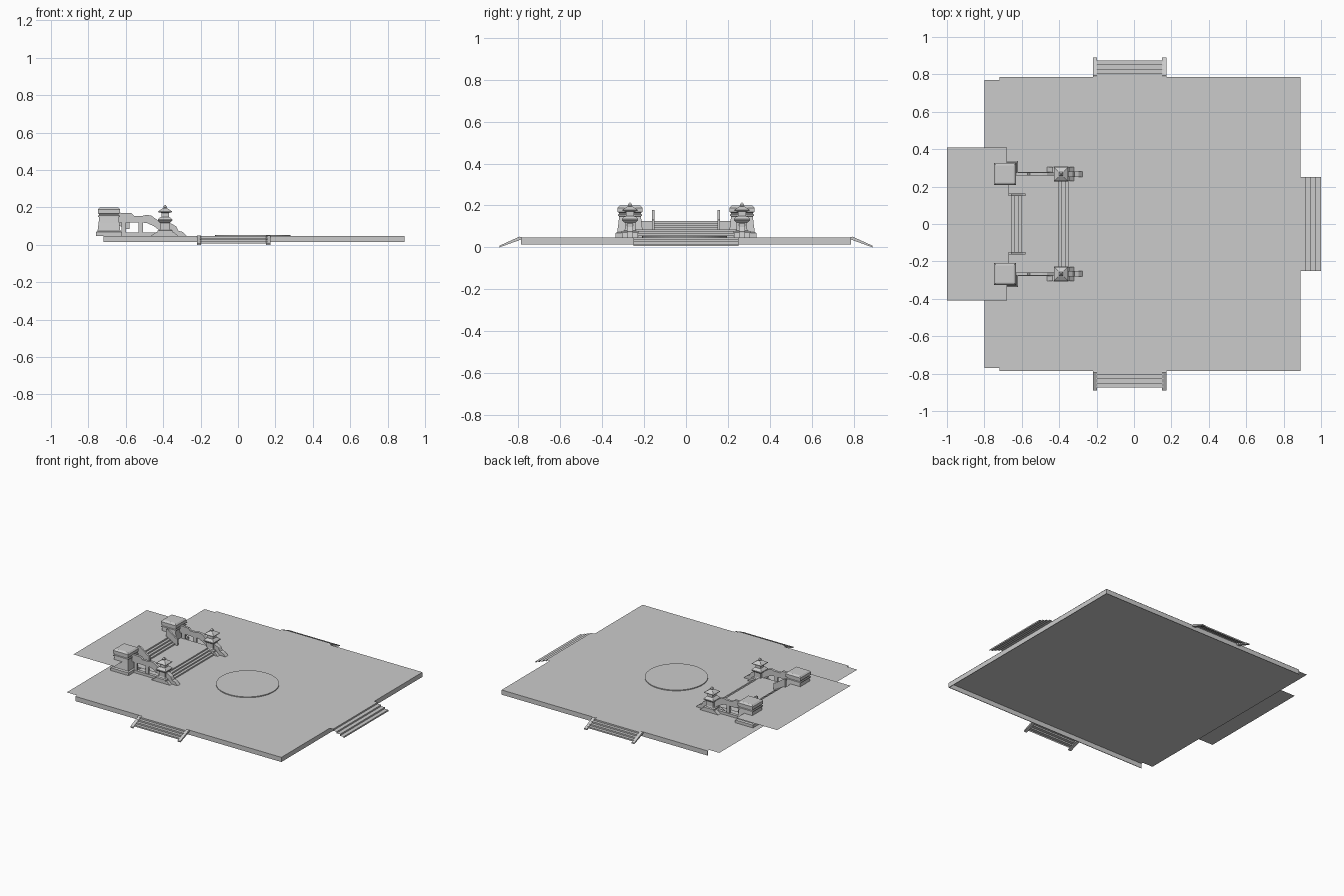
import bpy
import bmesh
from math import pi
from mathutils import Vector

cube = bpy.data.objects.get("Cube")
if cube:
    bpy.data.objects.remove(cube, do_unlink=True)

stone = bpy.data.materials.new("grey stone")
stone.use_nodes = True
GREY = (0.6, 0.6, 0.6, 1)
stone.diffuse_color = GREY
stone.node_tree.nodes["Principled BSDF"].inputs["Base Color"].default_value = GREY

DECK, SKIRT, LANDING, TERRACE = 0.048, 0.014, 0.085, 0.125
GATE_Y = 0.267


def finish(name, bm, solid=True):
    if solid:
        bmesh.ops.recalc_face_normals(bm, faces=bm.faces[:])
    mesh = bpy.data.meshes.new(name)
    bm.to_mesh(mesh)
    bm.free()
    mesh.materials.append(stone)
    obj = bpy.data.objects.new(name, mesh)
    bpy.context.collection.objects.link(obj)
    return obj


def box(name, x, y, z):
    bm = bmesh.new()
    bmesh.ops.create_cube(bm, size=1)
    for v in bm.verts:
        v.co = Vector(r[0] + (c + 0.5) * (r[1] - r[0]) for r, c in zip((x, y, z), v.co))
    return finish(name, bm)


def sheet(name, outline, z):
    bm = bmesh.new()
    bm.faces.new([bm.verts.new((x, y, z)) for x, y in outline])
    bm.normal_update()
    return finish(name, bm, False)


def rect(x0, x1, half):
    return [(x0, -half), (x1, -half), (x1, half), (x0, half)]


def prism(name, outline, y, width):
    """Extrude an x-z outline across y."""
    bm = bmesh.new()
    face = bm.faces.new([bm.verts.new((x, y - width / 2, z)) for x, z in outline])
    out = bmesh.ops.extrude_face_region(bm, geom=[face])
    moved = [g for g in out["geom"] if isinstance(g, bmesh.types.BMVert)]
    bmesh.ops.translate(bm, verts=moved, vec=(0, width, 0))
    return finish(name, bm)


def stack(name, x, y, profile):
    """Square tower through (half width, height) pairs."""
    bm = bmesh.new()
    rings = [[bm.verts.new((x + sx * h, y + sy * h, z))
              for sx, sy in ((-1, -1), (1, -1), (1, 1), (-1, 1))] for h, z in profile]
    for a, b in zip(rings, rings[1:]):
        for i in range(4):
            j = (i + 1) % 4
            bm.faces.new((a[i], a[j], b[j], b[i]))
    bm.faces.new(rings[0][::-1])
    bm.faces.new(rings[-1])
    return finish(name, bm)


def steps(name, start, end, z0, z1, half, count, place):
    """Open zig-zag ribbon of treads and risers running down from start to end."""
    path = []
    for i in range(count):
        z = z0 + (z1 - z0) * i / count
        path += [(start + (end - start) * i / count, z),
                 (start + (end - start) * (i + 1) / count, z)]
    path.append((end, z1))
    bm = bmesh.new()
    rows = [[bm.verts.new(place(d, s * half, z)) for s in (-1, 1)] for d, z in path]
    for a, b in zip(rows, rows[1:]):
        bm.faces.new((a[0], b[0], b[1], a[1]))
    bm.normal_update()
    if sum(f.normal.z for f in bm.faces) < 0:
        bmesh.ops.reverse_faces(bm, faces=bm.faces[:])
    return finish(name, bm, False)


def along_x(d, w, z):
    return (d, w, z)


# Courtyard floor, narrower at its rear strip, with a hanging skirt
sheet("courtyard_floor", [(-0.8, -0.77), (-0.72, -0.77), (-0.72, -0.787), (0.89, -0.787),
                          (0.89, 0.787), (-0.72, 0.787), (-0.72, 0.77), (-0.8, 0.77)], DECK)
box("east_skirt", (0.886, 0.89), (-0.787, 0.787), (SKIRT, DECK - 0.001))
for side, s in (("left", 1), ("right", -1)):
    box(side + "_skirt", (-0.72, 0.89), sorted((s * 0.783, s * 0.787)), (SKIRT, DECK - 0.001))

# Low round dais
bm = bmesh.new()
bmesh.ops.create_cone(bm, cap_ends=True, segments=64, radius1=0.202, radius2=0.202, depth=0.006)
bmesh.ops.translate(bm, verts=bm.verts[:], vec=(0.08, -0.007, DECK + 0.003))
top = max(bm.faces, key=lambda f: f.calc_center_median().z)
bmesh.ops.inset_region(bm, faces=[top], thickness=0.004)
finish("round_dais", bm)

# Wide outer steps
steps("east_steps", 0.89, 1.0, DECK, 0.006, 0.25, 4, along_x)

# Side steps with sloping cheeks
for side, s in (("back", 1), ("front", -1)):
    steps(side + "_steps", 0.787, 0.873, DECK, 0.007, 0.18, 4,
          lambda d, w, z: (w - 0.023, s * d, z))
    for x in (-0.208, 0.162):
        cheek = prism(side + "_cheek", [(0.785, DECK), (0.795, 0.051), (0.89, 0.008),
                                        (0.89, 0.0), (0.785, 0.038)], 0, 0.022)
        cheek.location.x = x
        cheek.rotation_euler.z = s * pi / 2

# Raised terrace, landing and the two flights joining them
sheet("terrace", rect(-1.0, -0.68, 0.41), TERRACE)
sheet("landing", rect(-0.68, -0.42, 0.262), LANDING)
box("terrace_wall", (-0.68, -0.67), (-0.215, 0.215), (DECK, TERRACE))
steps("lower_flight", -0.42, -0.35, LANDING, DECK, 0.262, 4, along_x)
steps("upper_flight", -0.67, -0.6, TERRACE, LANDING, 0.155, 4, along_x)

TOWER = [(0.07, DECK), (0.07, 0.068), (0.063, 0.072), (0.061, 0.074), (0.055, 0.12),
         (0.052, 0.148), (0.058, 0.15), (0.058, 0.157), (0.052, 0.159), (0.052, 0.165),
         (0.059, 0.168), (0.059, 0.189), (0.05, 0.199), (0.046, 0.2)]
LANTERN = [(0.04, 0.068), (0.04, 0.077), (0.029, 0.08), (0.025, 0.086), (0.025, 0.118),
           (0.03, 0.121), (0.039, 0.13), (0.039, 0.135), (0.027, 0.147), (0.02, 0.149),
           (0.02, 0.171), (0.037, 0.175), (0.037, 0.179), (0.016, 0.193), (0.007, 0.196),
           (0.01, 0.203), (0.003, 0.213)]

for side, s in (("left", 1), ("right", -1)):
    y = s * GATE_Y
    # Corner tower
    stack(side + "_tower", -0.69, y, TOWER)
    # Balustrade: pierced upper rail, posts and sill
    prism(side + "_balustrade_rail", [(-0.64, 0.12), (-0.64, 0.172), (-0.57, 0.17),
                                      (-0.555, 0.155), (-0.51, 0.155), (-0.49, 0.16),
                                      (-0.465, 0.157), (-0.41, 0.118), (-0.41, 0.07),
                                      (-0.45, 0.1), (-0.49, 0.118)], y, 0.017)
    for x in (-0.61, -0.52):
        box(side + "_balustrade_post", (x - 0.012, x + 0.012), (y - 0.007, y + 0.007), (DECK, 0.122))
    box(side + "_balustrade_sill", (-0.63, -0.4), (y - 0.011, y + 0.011), (DECK, 0.066))
    # Lantern on its plinth
    prism(side + "_lantern_plinth", [(-0.465, DECK), (-0.435, 0.07), (-0.345, 0.07),
                                     (-0.32, DECK)], y, 0.075)
    stack(side + "_lantern", -0.39, y, LANTERN)
    # Scrolled end of the balustrade
    prism(side + "_scroll", [(-0.38, DECK), (-0.38, 0.115), (-0.355, 0.113), (-0.33, 0.098),
                             (-0.318, 0.075), (-0.298, 0.07), (-0.275, DECK)], y, 0.03)
    # Thin rail beside the upper flight
    prism(side + "_stair_rail", [(-0.67, 0.12), (-0.67, 0.178), (-0.655, 0.178), (-0.595, 0.135),
                                 (-0.58, 0.13), (-0.58, LANDING), (-0.6, LANDING)], s * 0.157, 0.012)
